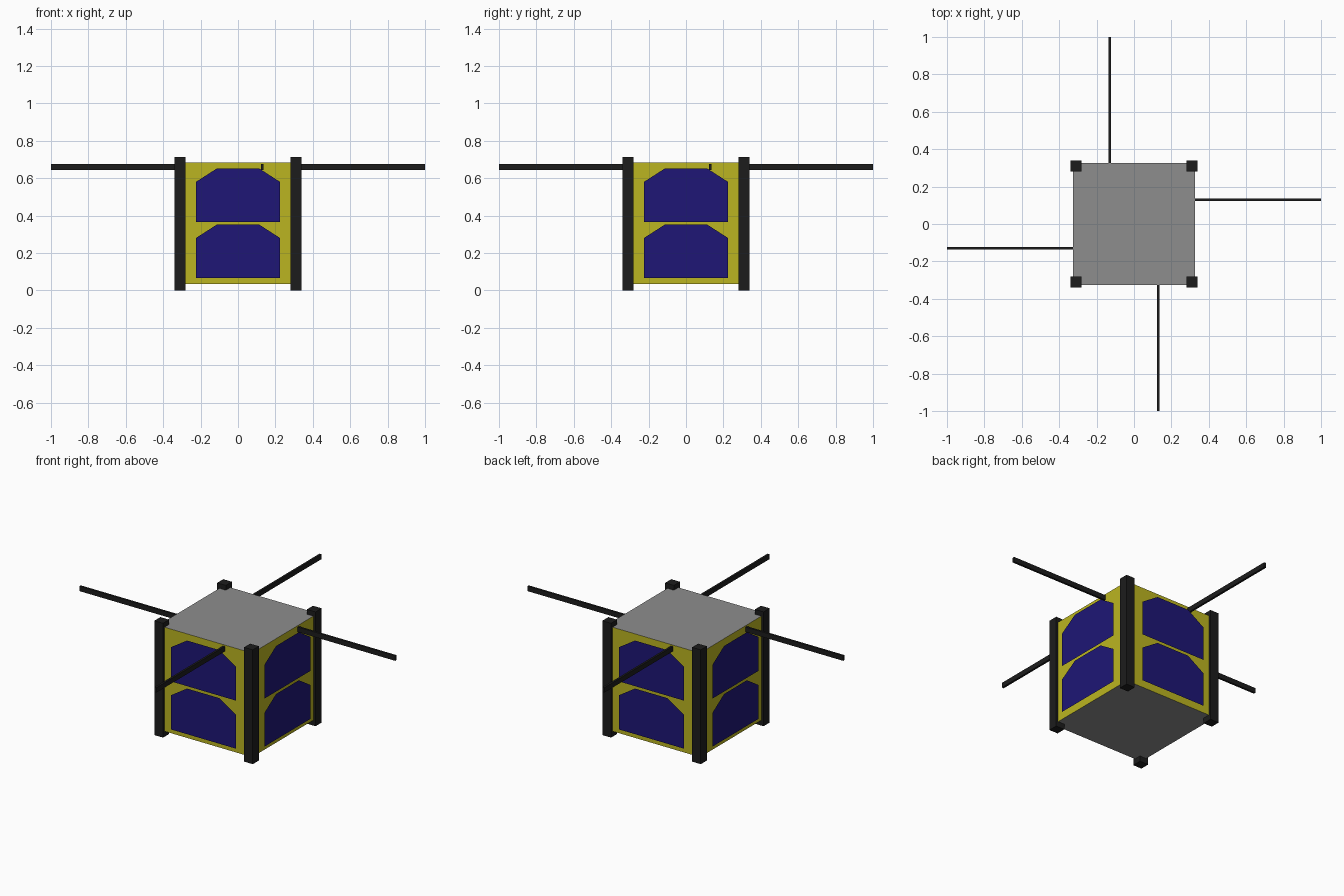
import bpy, bmesh
from math import pi
from mathutils import Matrix

if "Cube" in bpy.data.objects:
    bpy.data.objects.remove(bpy.data.objects["Cube"])


def material(name, rgb):
    m = bpy.data.materials.new(name)
    m.diffuse_color = (*rgb, 1)
    m.use_nodes = True
    m.node_tree.nodes["Principled BSDF"].inputs["Base Color"].default_value = m.diffuse_color
    return m


YELLOW = material("yellow", (0.5, 0.46, 0.015))
BLUE = material("blue", (0.013, 0.008, 0.18))
BLACK = material("black", (0.012, 0.012, 0.012))
GREY = material("grey", (0.27, 0.27, 0.27))


def make_object(name, bm, *mats):
    mesh = bpy.data.meshes.new(name)
    bm.to_mesh(mesh)
    bm.free()
    for m in mats:
        mesh.materials.append(m)
    ob = bpy.data.objects.new(name, mesh)
    bpy.context.collection.objects.link(ob)
    return ob


def box(name, lo, hi, *mats, turn=0):
    bm = bmesh.new()
    bmesh.ops.create_cube(bm, size=1)
    for v in bm.verts:
        v.co = [(a + b) / 2 + c * (b - a) for a, b, c in zip(lo, hi, v.co)]
    bm.transform(Matrix.Rotation(turn, 4, 'Z'))
    return make_object(name, bm, *mats)


def solar_panel(name, z, turn):
    # Thin sheet with clipped upper corners, standing just off the wall
    profile = [(-0.225, 0), (0.225, 0), (0.225, 0.213),
               (0.113, 0.285), (-0.113, 0.285), (-0.225, 0.213)]
    bm = bmesh.new()
    bm.faces.new([bm.verts.new((x, -0.342, z + h)) for x, h in profile])
    bm.transform(Matrix.Rotation(turn, 4, 'Z'))
    return make_object(name, bm, BLUE)


# Cube body: yellow walls, grey top and bottom
body = box("body", (-0.325, -0.325, 0.034), (0.325, 0.325, 0.684), YELLOW, GREY)
for p in body.data.polygons:
    p.material_index = int(abs(p.normal.z) > 0.5)

# Each side repeats by quarter turns: corner rail, rod antenna, two panels
for i, side in enumerate(("front", "right", "back", "left")):
    turn = i * pi / 2
    box(f"{side}_corner_rail", (0.28, -0.34, 0), (0.34, -0.28, 0.714), BLACK, turn=turn)
    box(f"{side}_antenna", (0.1235, -1, 0.645), (0.1365, -0.32, 0.676), BLACK, turn=turn)
    solar_panel(f"{side}_lower_panel", 0.067, turn)
    solar_panel(f"{side}_upper_panel", 0.367, turn)
